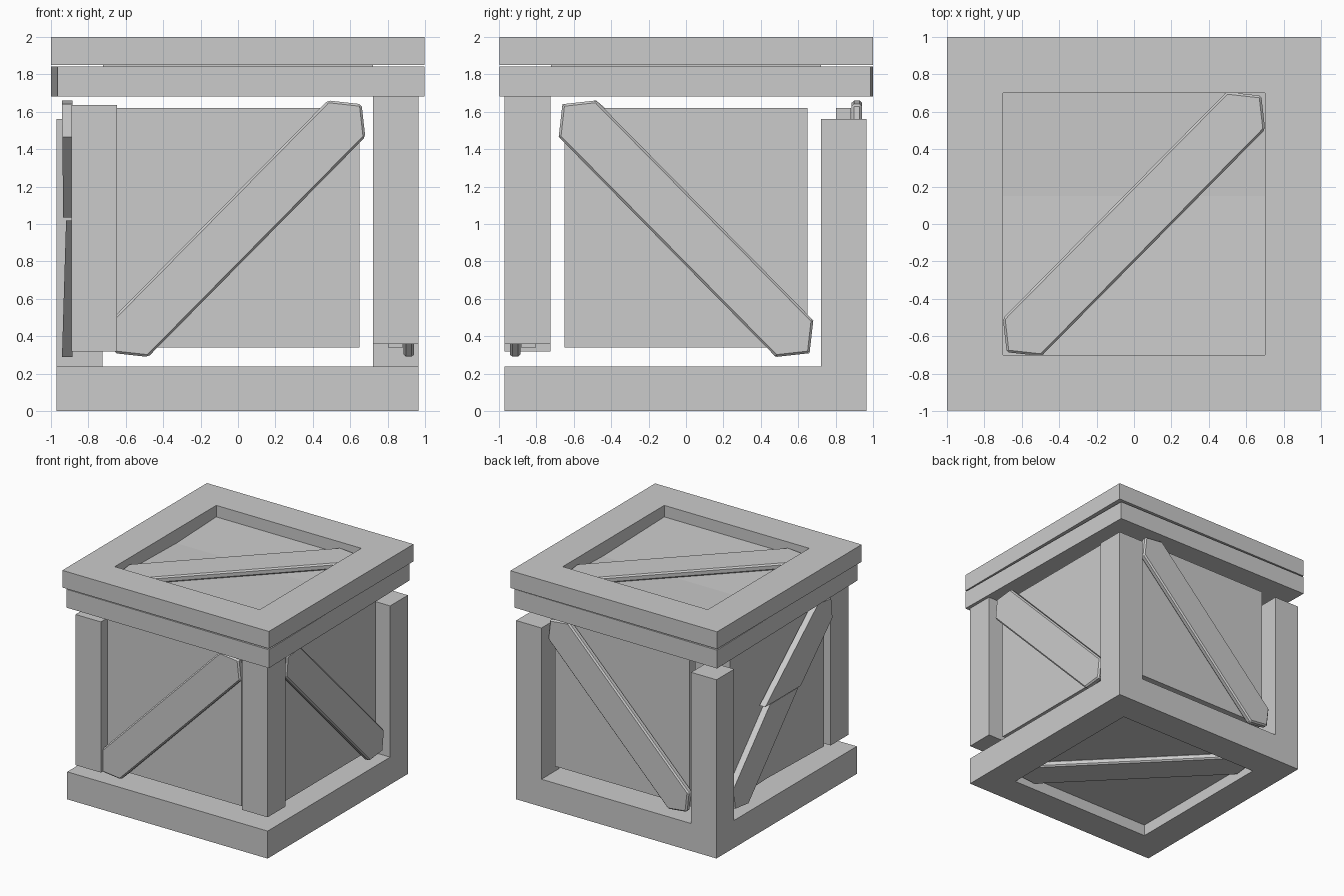
import bpy, bmesh

if "Cube" in bpy.data.objects:
    bpy.data.objects.remove(bpy.data.objects["Cube"])


def mesh(name, verts, faces, bevel=0.0):
    me = bpy.data.meshes.new(name)
    me.from_pydata(verts, [], faces)
    bm = bmesh.new()
    bm.from_mesh(me)
    bmesh.ops.recalc_face_normals(bm, faces=bm.faces)
    bm.to_mesh(me)
    bm.free()
    ob = bpy.data.objects.new(name, me)
    bpy.context.collection.objects.link(ob)
    if bevel:
        m = ob.modifiers.new("bevel", "BEVEL")
        m.width, m.segments = bevel, 1
    return ob


def prism(name, pts, lo, hi, place=lambda u, v, w: (u, v, w), bevel=0.0):
    """Extrude outline pts (u, v) from w=lo to w=hi, mapped into the model by place."""
    n = len(pts)
    verts = [place(u, v, w) for w in (lo, hi) for u, v in pts]
    faces = [tuple(range(n)), tuple(range(n, 2 * n))]
    faces += [(i, (i + 1) % n, n + (i + 1) % n, n + i) for i in range(n)]
    return mesh(name, verts, faces, bevel)


def rect(u0, u1, v0, v1):
    return [(u0, v0), (u1, v0), (u1, v1), (u0, v1)]


def ring(name, outer, h, lo, hi):
    """Square frame with a square hole of half-width h."""
    inner = [(-h, -h), (h, -h), (h, h), (-h, h)]
    verts = [(x, y, z) for z in (lo, hi) for loop in (outer, inner) for x, y in loop]
    faces = []
    for i in range(4):
        j = (i + 1) % 4
        faces += [(i, j, 4 + j, 4 + i), (8 + i, 8 + j, 12 + j, 12 + i),
                  (i, j, 8 + j, 8 + i), (4 + i, 4 + j, 12 + j, 12 + i)]
    return mesh(name, verts, faces)


# Base frame, lid band and lid frame
ring("base_frame", rect(-.97, .965, -.97, .965), .7, 0, .24)
ring("lid_band", [(-.965, -.985), (.995, -.995), (.965, .985), (-1, 1)], .7, 1.68, 1.84)
ring("lid_frame", rect(-1, .995, -.995, 1), .7, 1.85, 2)

# Corner posts, loosened to different heights
for name, x, y, z0, z1 in (("front_left_post", -.89, -.97, .32, 1.635),
                           ("front_right_post", .72, -.97, .36, 1.68),
                           ("back_right_post", .72, .72, .24, 1.56),
                           ("back_left_post", -.97, .72, .24, 1.56)):
    prism(name, rect(x, x + .245, y, y + .245), z0, z1)

# Diagonal brace outline, centred on the panel
brace = [(-.68, -.49), (-.66, -.665), (-.48, -.685),
         (.68, .49), (.66, .665), (.48, .685)]
Z = .975
front = lambda u, v, w: (u, -w, Z + v)
back = lambda u, v, w: (u, w, Z + v)
right = lambda u, v, w: (w, -u, Z + v)
left = lambda u, v, w: (-w, -u, Z + v)

# Intact side panels with their braces
for name, place in (("front", front), ("back", back), ("right", right)):
    prism(name + "_panel", rect(-.65, .65, -.635, .645), .80, .88, place)
    prism(name + "_brace", brace, .885, .94, place, .012)

# Cracked left panel, slightly bent inwards
prism("left_panel", [(-.88, -.65), (-.855, .1), (-.88, .65),
                     (-.80, .65), (-.775, .1), (-.80, -.65)], .34, 1.62)

# Snapped left brace: two halves tilting apart at the break
lower = [(-.68, -.49), (-.66, -.665), (-.48, -.685), (.24, .045), (-.15, .045)]
upper = [(-.24, .06), (.25, .06), (.68, .49), (.66, .665), (.48, .685)]
prism("left_brace_lower", lower, .885, .94,
      lambda u, v, w: left(u, v, w - .03 * (v + .68)))
prism("left_brace_upper", upper, .885, .94,
      lambda u, v, w: left(u, v, w - .01 * (.68 - v)))

# Lid panel (cracked and sagging along a seam) and its brace
prism("lid_panel", [(-.72, 1.90), (.15, 1.88), (.72, 1.90),
                    (.72, 1.82), (.15, 1.80), (-.72, 1.82)], -.72, .72,
      lambda u, v, w: (w, u, v))
prism("lid_brace", brace, 1.895, 1.95, lambda u, v, w: (u * 1.03, v * 1.03, w), .012)

# Floor panel and its brace
prism("floor_panel", rect(-.72, .72, -.72, .72), .10, .18)
prism("floor_brace", brace, .05, .105, lambda u, v, w: (u * 1.03, -v * 1.03, w), .012)
